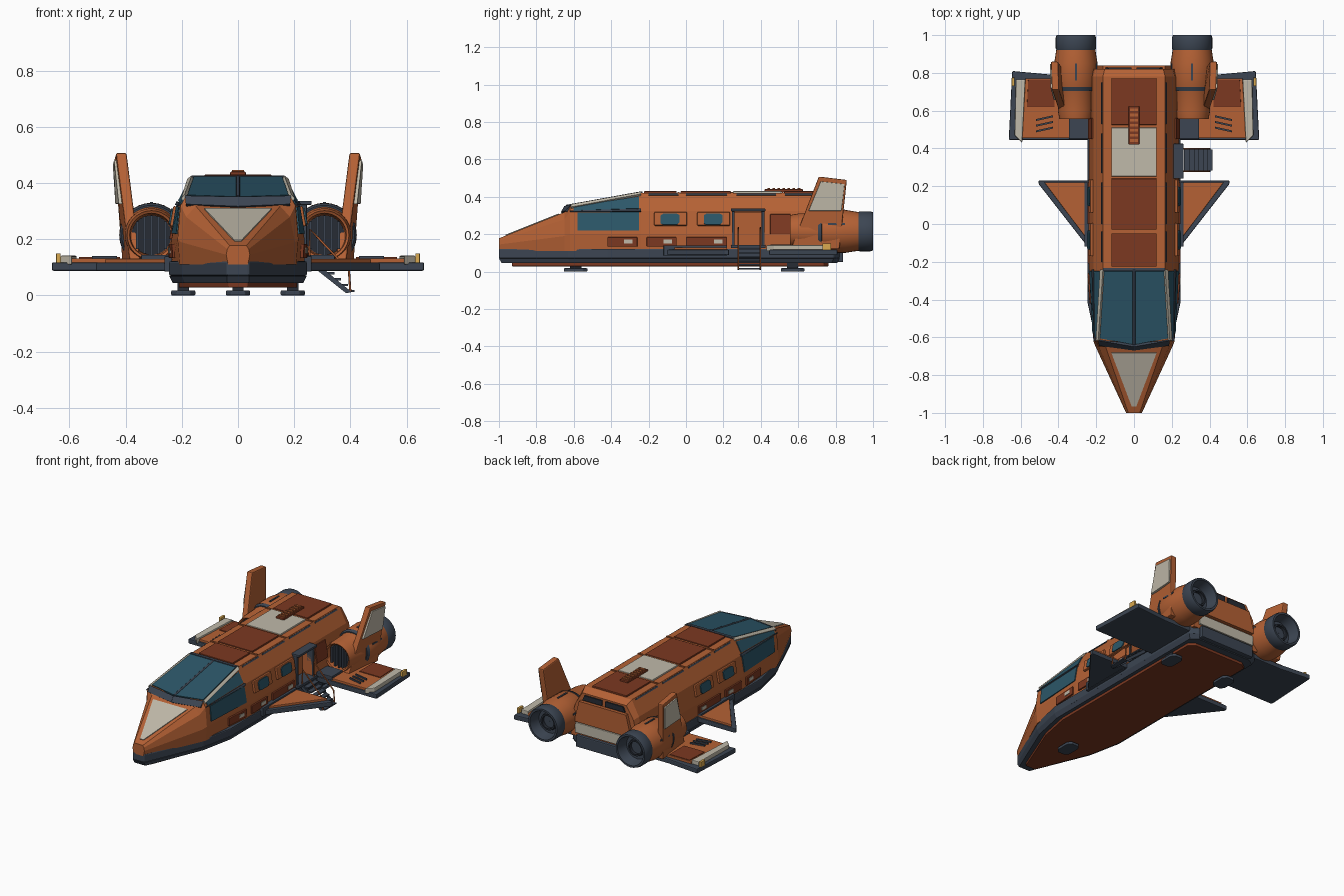
import bpy, bmesh, math
from mathutils import Vector as V

if "Cube" in bpy.data.objects:
    bpy.data.objects.remove(bpy.data.objects["Cube"])

def material(name, c):
    m = bpy.data.materials.new(name)
    m.diffuse_color = (*c, 1)
    m.use_nodes = True
    m.node_tree.nodes["Principled BSDF"].inputs["Base Color"].default_value = m.diffuse_color
    return m

ORANGE = material("orange", (.46, .12, .035))
RED = material("rust_red", (.20, .04, .015))
DARK = material("slate", (.045, .06, .085))
BLACK = material("dark_grille", (.02, .025, .035))
GLASS = material("glass", (.025, .095, .14))
BEIGE = material("beige", (.53, .49, .40))
GOLD = material("gold_light", (.7, .4, .08))

def mesh(name, verts, faces, mat, mirror=False, bevel=0.0):
    vs, fs = [tuple(v) for v in verts], list(faces)
    if mirror:
        n = len(vs)
        vs += [(-x, y, z) for x, y, z in vs]
        fs += [[i + n for i in reversed(f)] for f in faces]
    me = bpy.data.meshes.new(name)
    me.from_pydata(vs, [], fs)
    bm = bmesh.new()
    bm.from_mesh(me)
    bmesh.ops.recalc_face_normals(bm, faces=bm.faces)
    bm.to_mesh(me)
    bm.free()
    me.materials.append(mat)
    ob = bpy.data.objects.new(name, me)
    bpy.context.collection.objects.link(ob)
    if bevel:
        b = ob.modifiers.new("bevel", "BEVEL")
        b.width, b.segments, b.limit_method = bevel, 2, 'ANGLE'
    return ob

def prism(name, low, high, mat, mirror=False, bevel=0.0):
    n = len(low)
    faces = [list(range(n)), list(range(n, 2 * n))]
    faces += [[i, (i + 1) % n, (i + 1) % n + n, i + n] for i in range(n)]
    return mesh(name, list(low) + list(high), faces, mat, mirror, bevel)

def slab(name, outline, z0, z1, mat, mirror=False, bevel=0.0):
    return prism(name, [(x, y, z0) for x, y in outline], [(x, y, z1) for x, y in outline], mat, mirror, bevel)

def box(name, x, y, z, mat, mirror=False, bevel=0.0):
    return slab(name, [(x[0], y[0]), (x[1], y[0]), (x[1], y[1]), (x[0], y[1])], *z, mat, mirror, bevel)

def panel(name, pts, t, mat, mirror=True, sink=.008, bevel=0.0):
    """Plate lying on a polygon, raised t outward from the hull axis."""
    pts = [V(p) for p in pts]
    n = sum((a.cross(b) for a, b in zip(pts, pts[1:] + pts[:1])), V()).normalized()
    c = sum(pts, V()) / len(pts)
    if n.dot(c - V((0, c.y, .15))) < 0:
        n = -n
    return prism(name, [p - n * sink for p in pts], [p + n * t for p in pts], mat, mirror, bevel)

def lathe(name, prof, cx, cz, mat, seg=32):
    k = len(prof)
    vs = [(cx + r * math.cos(a), y, cz + r * math.sin(a))
          for a in [2 * math.pi * i / seg for i in range(seg)] for y, r in prof]
    fs = [[i * k + j, i * k + (j + 1) % k, (i + 1) % seg * k + (j + 1) % k, (i + 1) % seg * k + j]
          for i in range(seg) for j in range(k)]
    ob = mesh(name, vs, fs, mat, True)
    bpy.context.view_layer.objects.active = ob
    ob.select_set(True)
    bpy.ops.object.shade_smooth_by_angle(angle=math.radians(35))
    ob.select_set(False)

def tube(name, pts, r, mat):
    cu = bpy.data.curves.new(name, 'CURVE')
    cu.dimensions, cu.bevel_depth, cu.bevel_resolution = '3D', r, 2
    cu.use_fill_caps = True
    s = cu.splines.new('POLY')
    s.points.add(len(pts) - 1)
    for p, q in zip(s.points, pts):
        p.co = (*q, 1)
    cu.materials.append(mat)
    bpy.context.collection.objects.link(bpy.data.objects.new(name, cu))

# Hull: half cross-sections (x, z) from sill to roof edge, lofted along y
SEC = [(-1, [(.035, .11), (.042, .145), (.038, .165), (.03, .178)]),
       (-.65, [(.195, .11), (.203, .19), (.185, .28), (.15, .318)]),
       (-.62, [(.207, .11), (.215, .2), (.205, .32), (.187, .35)]),
       (-.24, [(.237, .11), (.237, .2), (.215, .325), (.165, .42)]),
       (.78, [(.237, .11), (.237, .2), (.215, .325), (.165, .42)]),
       (.82, [(.237, .11), (.232, .2), (.205, .315), (.155, .395)])]

def hp(y, i, s):
    """Point on the hull: station y, cross-section segment i, fraction s."""
    for (y0, a), (y1, b) in zip(SEC, SEC[1:]):
        if y <= y1:
            t = (y - y0) / (y1 - y0)
            p, q = [V(a[j]).lerp(V(b[j]), t) for j in (i, i + 1)]
            r = p.lerp(q, s)
            return V((r.x, y, r.y))

def hull_panel(name, y0, y1, i, s0, s1, t, mat, bevel=0.0, mirror=True):
    panel(name, [hp(y0, i, s0), hp(y1, i, s0), hp(y1, i, s1), hp(y0, i, s1)], t, mat, mirror, bevel=bevel)

verts = [(x, y, z) for y, h in SEC for x, z in h + [(-x, z) for x, z in reversed(h)]]
faces = [[r * 8 + i, r * 8 + (i + 1) % 8, r * 8 + 8 + (i + 1) % 8, r * 8 + 8 + i]
         for r in range(len(SEC) - 1) for i in range(8)]
hull = mesh("hull", verts, faces + [list(range(8)), list(range(40, 48))], ORANGE)

# Doorway cut into the right side
cutter = box("door_cutter", (.17, .4), (.26, .405), (.14, .315), ORANGE)
bo = hull.modifiers.new("door", "BOOLEAN")
bo.operation, bo.object, bo.solver = 'DIFFERENCE', cutter, 'EXACT'
bpy.context.view_layer.objects.active = hull
bpy.ops.object.modifier_apply(modifier="door")
bpy.data.objects.remove(cutter)
for y in (.245, .405):
    box("door_post", (.2, .245), (y, y + .015), (.13, .33), DARK, bevel=.003)
box("door_canopy", (.2, .262), (.24, .425), (.322, .337), DARK, bevel=.004)
box("door_sill", (.17, .262), (.24, .425), (.125, .142), DARK, bevel=.003)

# Dark keel, belly plate and landing pads
OUT = [(.04, -1), (.2, -.63), (.245, -.42), (.245, .79), (.2, .82)]
full = OUT + [(-x, y) for x, y in reversed(OUT)]
low = [(x * .95, y * .985, .045) for x, y in full]
prism("keel_lower", low, [(x, y, .07) for x, y in full], DARK)
slab("keel", full, .07, .122, DARK, bevel=.006)
slab("belly_plate", [(x * .86, y * .93) for x, y in full], .028, .05, RED, bevel=.004)
for x, y in ((0, -.59), (.195, .57), (-.195, .57)):
    pad = [(x + sx, y + sy) for sx, sy in ((-.043, -.04), (-.025, -.063), (.025, -.063), (.043, -.04),
                                           (.043, .04), (.025, .063), (-.025, .063), (-.043, .04))]
    slab("landing_pad", pad, 0, .018, DARK, bevel=.004)
    box("landing_strut", (x - .02, x + .02), (y - .03, y + .03), (.015, .05), BLACK)

# Nose plate and cockpit glazing
panel("nose_plate", [(-.12, -.68, .306), (.12, -.68, .306), (.012, -.965, .192), (-.012, -.965, .192)], .005, BEIGE, False)
panel("windscreen", [(.007, -.25, .418), (.158, -.25, .418), (.18, -.605, .353), (.007, -.637, .347)], .005, GLASS)
panel("windscreen_sill", [(.188, -.612, .352), (0, -.645, .348), (0, -.665, .314), (.185, -.64, .322)], .006, DARK)
tube("centre_frame", [(0, -.24, .422), (0, -.64, .35)], .007, DARK)
box("rear_frame", (-.165, .165), (-.25, -.232), (.41, .427), DARK)
panel("corner_frame", [(.158, -.24, .42), (.174, -.24, .408), (.196, -.615, .338), (.183, -.615, .353)], .01, BEIGE)
hull_panel("upper_side_window", -.6, -.25, 2, .12, .8, .005, GLASS)
hull_panel("side_window", -.58, -.25, 1, .16, .95, .005, GLASS)
hull_panel("window_rail", -.62, -.24, 2, -.06, .08, .008, DARK)

# Side windows, service panels and shoulder strips
for y in (-.17, .06):
    hull_panel("window_frame", y, y + .175, 1, .36, .93, .014, ORANGE, .004)
    panel("cabin_window", [hp(y + a, 1, s) + V((.016, 0, 0)) for a, s in
          ((.035, .45), (.05, .4), (.12, .4), (.135, .5), (.135, .82), (.12, .88), (.05, .88), (.035, .8))], .004, GLASS)
for y0, y1 in ((-.42, -.26), (-.21, -.05), (0, .22)):
    hull_panel("service_panel", y0, y1, 0, .26, .82, .01, RED, .003)
    hull_panel("service_label", y1 - .07, y1 - .025, 0, .45, .68, .013, BEIGE)
hull_panel("rear_side_panel", .45, .56, 1, 0, .85, .008, RED, .003)
for y0, y1 in ((-.2, -.04), (0, .22), (.27, .48), (.53, .75)):
    hull_panel("shoulder_strip", y0, y1, 2, .86, .95, .004, DARK)

# Roof panels and vent ladder
for y0, y1, m in ((-.225, -.05, RED), (-.03, .24, RED), (.252, .51, BEIGE), (.525, .77, RED)):
    box("roof_panel", (-.12, .12), (y0, y1), (.41, .43), m, bevel=.003)
for y in (-.04, .245, .517):
    box("roof_rib", (-.165, .165), (y - .005, y + .005), (.41, .426), ORANGE)
box("roof_vent", (-.028, .028), (.42, .625), (.425, .441), RED, bevel=.004)
for i in range(7):
    y = .435 + i * .027
    box("vent_slat", (-.022, .022), (y, y + .014), (.438, .447), ORANGE)

# Stern plates
box("stern_bumper", (-.19, .19), (.79, .84), (.05, .125), DARK, bevel=.006)
box("stern_band", (-.2, .2), (.8, .832), (.135, .2), BEIGE, bevel=.003)
panel("stern_hatch", [(-.2, .82, .21), (.2, .82, .21), (.165, .82, .345), (-.165, .82, .345)], .012, ORANGE, False, .02)
panel("stern_window", [(.012, .821, .352), (.15, .821, .352), (.135, .821, .385), (.012, .821, .385)], .006, BLACK)

# Front winglets and rear wings
slab("front_winglet", [(.23, -.14), (.505, .212), (.505, .23), (.23, .23)], .088, .117, DARK, True, .005)
slab("front_winglet_top", [(.23, -.105), (.475, .22), (.23, .22)], .11, .13, ORANGE, True, .003)
box("winglet_root", (.23, .262), (-.12, .22), (.085, .14), DARK, True, .004)
slab("rear_wing", [(.22, .445), (.663, .445), (.645, .81), (.43, .79), (.22, .79)], .088, .118, DARK, True, .006)
slab("rear_wing_top", [(.23, .455), (.592, .455), (.575, .77), (.23, .77)], .11, .132, ORANGE, True, .003)
slab("rear_wing_panel", [(.42, .62), (.567, .62), (.56, .765), (.42, .765)], .125, .137, RED, True, .002)
slab("wing_edge_plate", [(.592, .43), (.632, .47), (.625, .765), (.575, .765)], .11, .142, BEIGE, True, .004)
box("wing_root", (.23, .345), (.45, .56), (.12, .145), DARK, True, .004)
box("wing_light", (.632, .648), (.73, .775), (.115, .15), GOLD, True, .003)
for i in range(3):
    y = .495 + i * .03
    slab("wing_louver", [(.43, y + .01), (.52, y - .01), (.52, y), (.43, y + .02)], .13, .141, DARK, True)

# Engines: nacelle, band, nozzle and intake grille
EX, EZ = .308, .215
lathe("nacelle", [(.61, .001), (.61, .072), (.56, .078), (.555, .087), (.60, .095), (.70, .098), (.735, .113),
                  (.85, .115), (.925, .103), (.925, .001)], EX, EZ, ORANGE)
lathe("nacelle_band", [(.705, .09), (.705, .106), (.725, .114), (.73, .09)], EX, EZ, DARK)
lathe("nozzle", [(.915, .001), (.915, .1), (.93, .107), (.985, .107), (1, .102), (1, .09), (.93, .075), (.93, .001)], EX, EZ, DARK)
lathe("nozzle_core", [(.925, .04), (.925, .055), (.95, .05), (.95, .04)], EX, EZ, BLACK)
lathe("intake_disc", [(.6, .001), (.6, .071), (.612, .071), (.612, .001)], EX, EZ, BLACK)
for i in range(-2, 3):
    x, h = i * .025, math.sqrt(.07 ** 2 - (i * .025) ** 2)
    box("intake_bar", (EX + x - .005, EX + x + .005), (.57, .605), (EZ - h, EZ + h), DARK, True)
for i in range(3):
    a = math.radians(20 + 70 * i)
    x, z = EX + .113 * math.cos(a), EZ + .113 * math.sin(a)
    box("nacelle_slot", (x - .005, x + .005), (.76, .85), (z - .005, z + .005), DARK, True)
box("engine_pylon", (.2, .32), (.6, .79), (.13, .27), ORANGE, True, .006)

# Tail fins, toed and leaning outward
fin = [(.385, .56, .12), (.435, .71, .508), (.44, .86, .49), (.412, .82, .12)]
prism("tail_fin", [(x - .038, y, z) for x, y, z in fin], fin, ORANGE, True, .006)
plate = [(.415, .655, .325), (.432, .72, .482), (.436, .848, .468), (.427, .832, .325)]
prism("fin_plate", [(x - .012, y, z) for x, y, z in plate], [(x + .01, y, z) for x, y, z in plate], BEIGE, True, .003)

# Boarding stairs with handrails
for i in range(6):
    x, z = .265 + i * .024, .122 - i * .021
    box("stair_tread", (x, x + .03), (.283, .395), (z - .005, z + .003), DARK)
for y in (.28, .398):
    prism("stair_stringer", [(.255, y - .004, .135), (.405, y - .004, .012), (.385, y - .004, .008), (.25, y - .004, .115)],
          [(.255, y + .004, .135), (.405, y + .004, .012), (.385, y + .004, .008), (.25, y + .004, .115)], DARK)
    tube("handrail", [(.255, y, .135), (.257, y, .235), (.29, y, .2), (.395, y, .09), (.4, y, .012)], .004, ORANGE)
